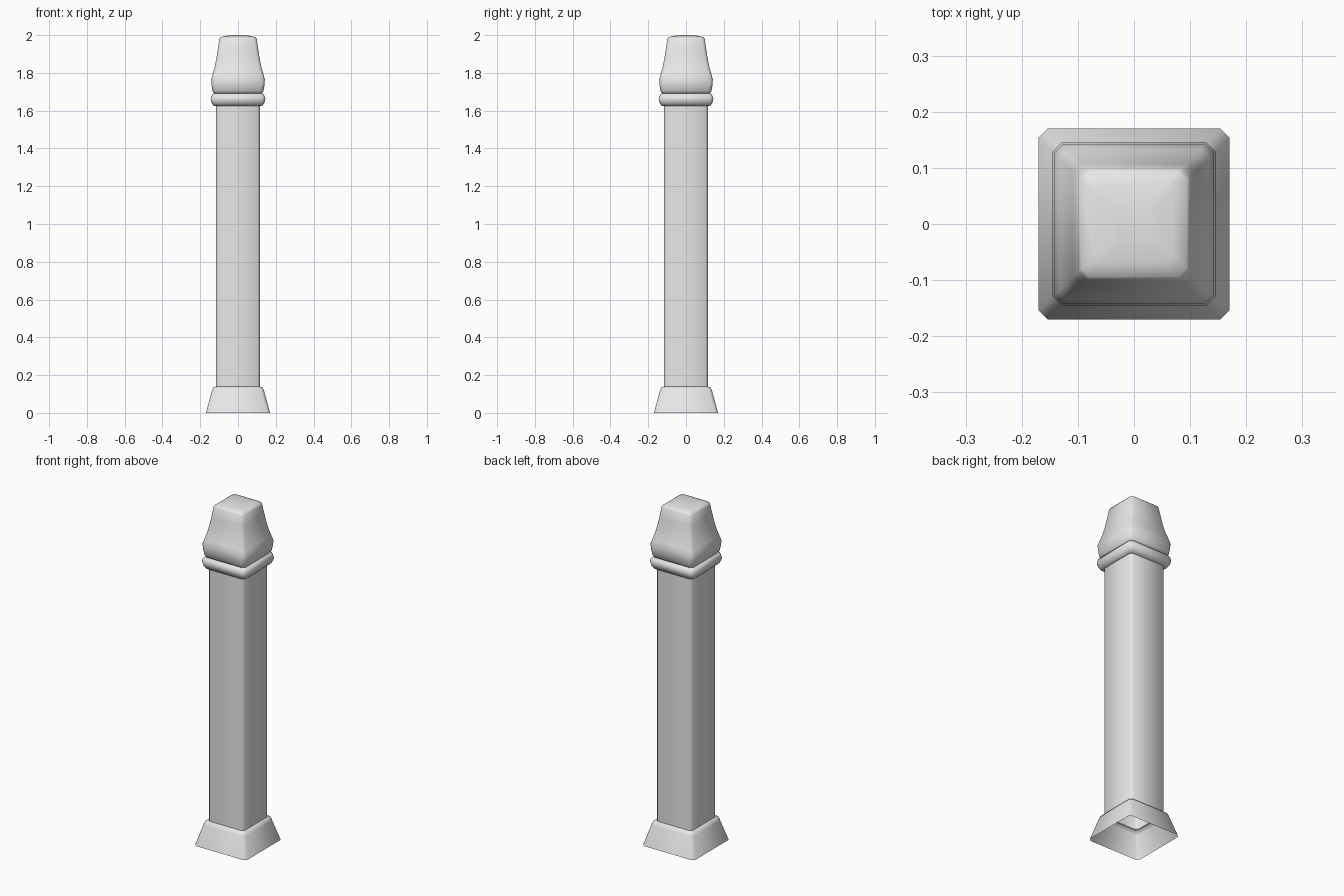
import bpy
import bmesh
import math

cube = bpy.data.objects.get("Cube")
if cube:
    bpy.data.objects.remove(cube, do_unlink=True)

# Single stone colour
stone = bpy.data.materials.new("light_grey_stone")
stone.use_nodes = True
stone.diffuse_color = (0.8, 0.8, 0.8, 1)
stone.node_tree.nodes["Principled BSDF"].inputs["Base Color"].default_value = stone.diffuse_color


def square_ring(bm, half, z, cut):
    """Counter-clockwise square outline with cut corners."""
    verts = []
    for quarter in range(4):
        c, s = round(math.cos(quarter * math.pi / 2)), round(math.sin(quarter * math.pi / 2))
        for x, y in ((half, half - cut), (half - cut, half)):
            verts.append(bm.verts.new((x * c - y * s, x * s + y * c, z)))
    return verts


def loft(name, profile, cut, close_top=False):
    """Skin a stack of (half width, height) outlines into a shell."""
    bm = bmesh.new()
    rings = [square_ring(bm, half, z, min(cut, half * 0.2)) for half, z in profile]
    for low, high in zip(rings, rings[1:]):
        for i in range(len(low)):
            j = (i + 1) % len(low)
            bm.faces.new((low[i], low[j], high[j], high[i]))
    if close_top:
        bm.faces.new(rings[-1])
    for face in bm.faces:
        face.smooth = True
    mesh = bpy.data.meshes.new(name)
    bm.to_mesh(mesh)
    bm.free()
    mesh.set_sharp_from_angle(angle=math.radians(60))
    mesh.materials.append(stone)
    obj = bpy.data.objects.new(name, mesh)
    bpy.context.collection.objects.link(obj)
    return obj


# Flared foot, open underneath
loft("base", [(0.17, 0), (0.137, 0.12), (0.131, 0.134), (0.115, 0.14)], 0.016)

# Hollow square shaft
loft("shaft", [(0.117, 0.138), (0.117, 1.63)], 0.015)

# Rounded collar
loft("collar", [(0.115, 1.625), (0.131, 1.627), (0.14, 1.643), (0.145, 1.662),
                (0.141, 1.678), (0.133, 1.69), (0.115, 1.692)], 0.016)

# Bulging cap with a slightly domed top
loft("cap", [(0.115, 1.689), (0.128, 1.692), (0.135, 1.705), (0.14, 1.735), (0.142, 1.765),
             (0.134, 1.795), (0.124, 1.83), (0.115, 1.875), (0.107, 1.925),
             (0.099, 1.98), (0.094, 1.988), (0.07, 1.995), (0.035, 2)], 0.015, close_top=True)
